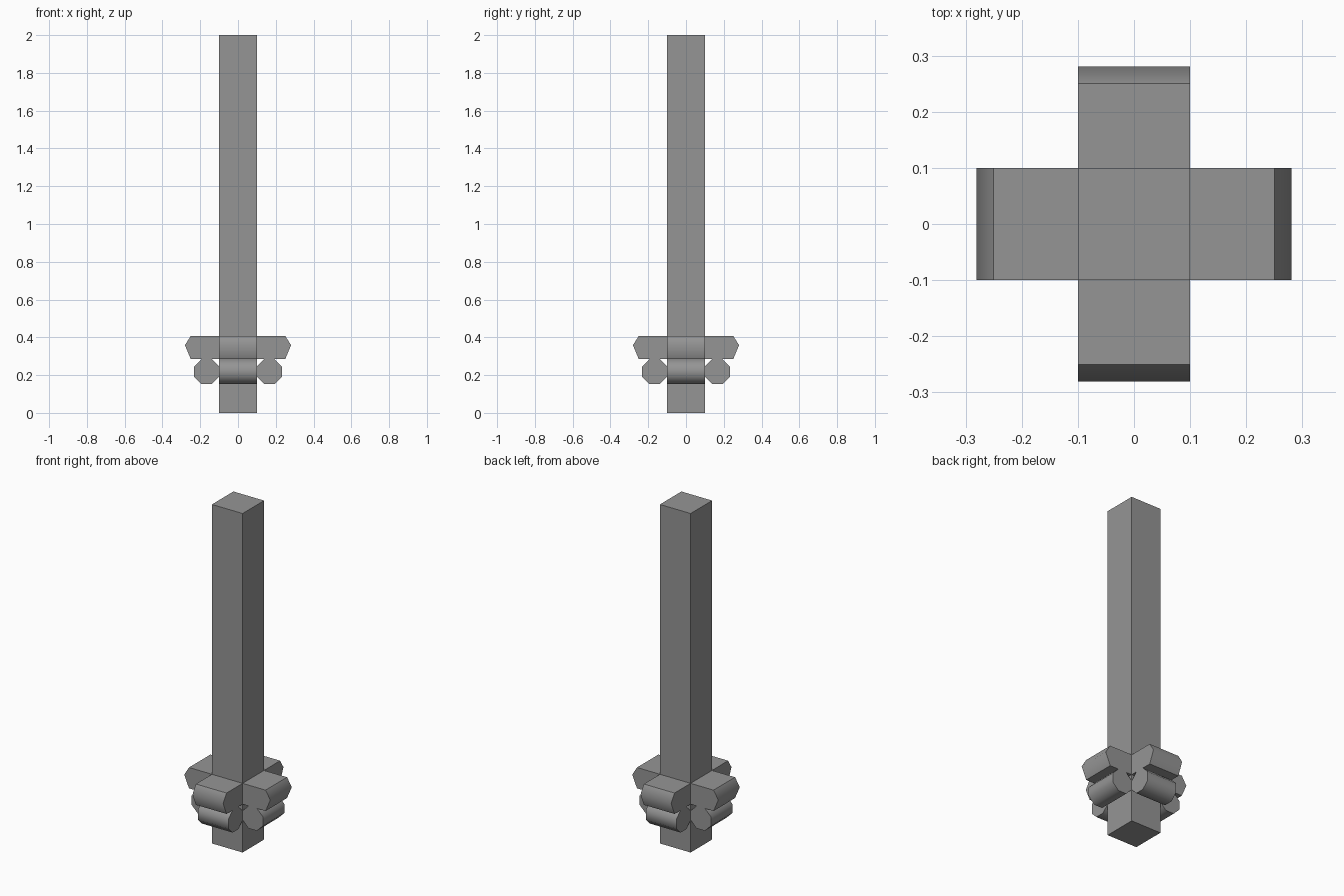
import bpy, bmesh, math
from mathutils import Matrix

cube = bpy.data.objects.get("Cube")
if cube:
    bpy.data.objects.remove(cube, do_unlink=True)

HALF = 0.1  # half width shared by the post and all pieces

grey = bpy.data.materials.new("plain_grey")
grey.use_nodes = True
colour = (0.3, 0.3, 0.3, 1)
grey.diffuse_color = colour
grey.node_tree.nodes["Principled BSDF"].inputs["Base Color"].default_value = colour


def finish(name, bm, turn=0):
    bmesh.ops.recalc_face_normals(bm, faces=bm.faces)
    mesh = bpy.data.meshes.new(name)
    bm.transform(Matrix.Rotation(turn, 4, "Z"))
    bm.to_mesh(mesh)
    bm.free()
    mesh.materials.append(grey)
    obj = bpy.data.objects.new(name, mesh)
    bpy.context.collection.objects.link(obj)
    bpy.ops.object.select_all(action="DESELECT")
    obj.select_set(True)
    bpy.context.view_layer.objects.active = obj
    bpy.ops.object.shade_smooth_by_angle(angle=math.radians(56))


def extrude(name, profile, turn):
    """Extrude an (x, z) profile across the post's width, then turn it about z."""
    bm = bmesh.new()
    face = bm.faces.new([bm.verts.new((x, -HALF, z)) for x, z in profile])
    new = bmesh.ops.extrude_face_region(bm, geom=[face])["geom"]
    verts = [v for v in new if isinstance(v, bmesh.types.BMVert)]
    bmesh.ops.translate(bm, verts=verts, vec=(0, 2 * HALF, 0))
    finish(name, bm, turn)


# Square post
bm = bmesh.new()
bmesh.ops.create_cube(bm, size=1, matrix=Matrix.Translation((0, 0, 1)) @ Matrix.Diagonal((0.2, 0.2, 2, 1)))
finish("post", bm)

# Pointed arm and the octagonal roll beneath it, on each side of the post
arm = [(HALF, 0.285), (0.25, 0.285), (0.281, 0.358), (0.25, 0.408), (HALF, 0.408)]
radius = 0.066 / math.cos(math.pi / 8)
roll = [(0.166 + radius * math.cos((i + 0.5) * math.pi / 4),
         0.219 + radius * math.sin((i + 0.5) * math.pi / 4)) for i in range(8)]
for i, side in enumerate(("left", "back", "right", "front")):
    extrude(side + "_arm", arm, i * math.pi / 2)
    extrude(side + "_roll", roll, i * math.pi / 2)
